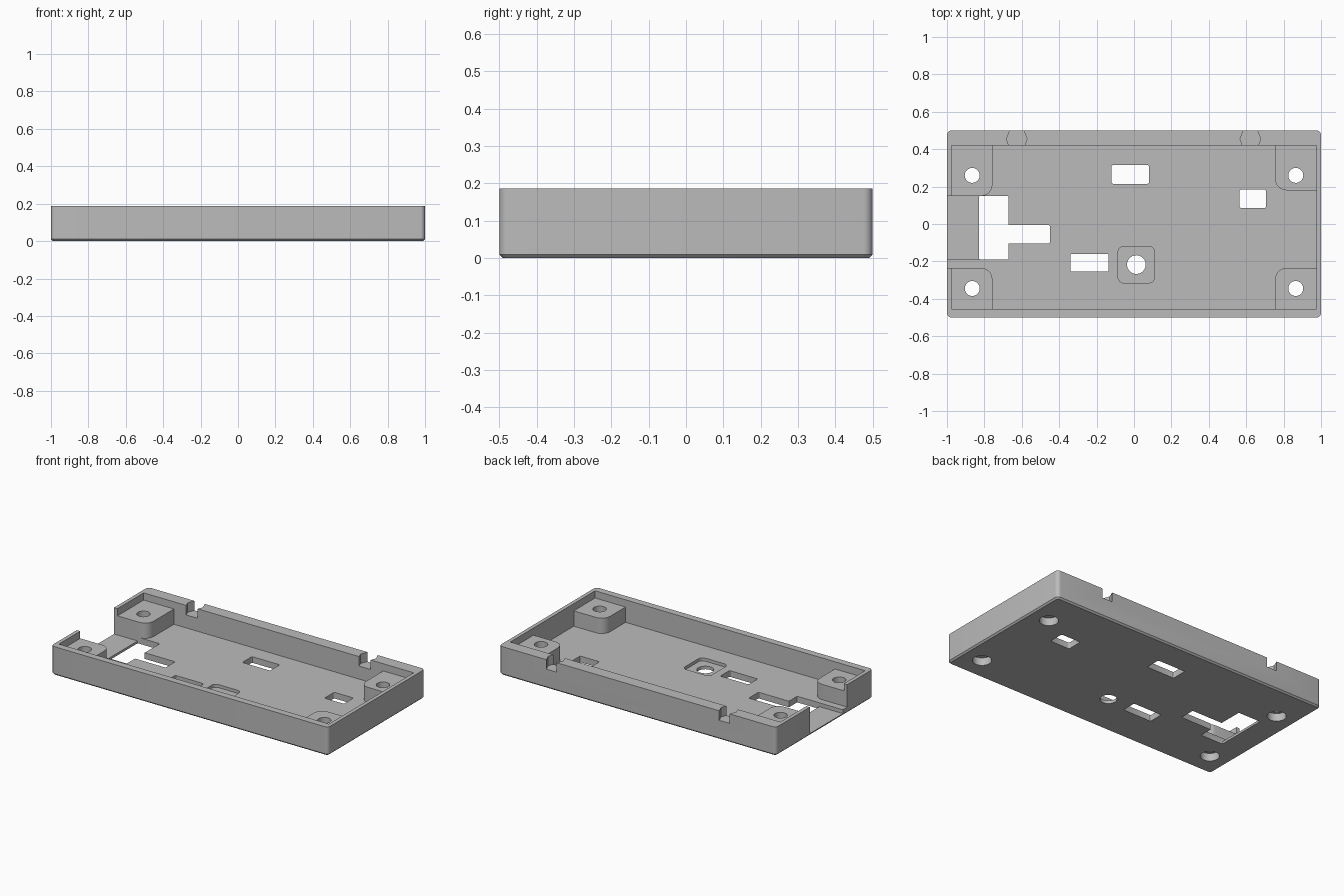
import bpy, bmesh, math

if "Cube" in bpy.data.objects:
    bpy.data.objects.remove(bpy.data.objects["Cube"], do_unlink=True)

TOP, FLOOR, PAD = 0.187, 0.04, 0.14

grey = bpy.data.materials.new("plain grey")
grey.use_nodes = True
colour = (0.5, 0.5, 0.5, 1)
grey.diffuse_color = colour
grey.node_tree.nodes["Principled BSDF"].inputs["Base Color"].default_value = colour


def rounded(x0, x1, y0, y1, radii=0.0, steps=6):
    """Counter-clockwise rectangle; radii start at the -x -y corner."""
    if not isinstance(radii, (list, tuple)):
        radii = [radii] * 4
    corners = [(x0, y0, 1, 1), (x1, y0, -1, 1), (x1, y1, -1, -1), (x0, y1, 1, -1)]
    points = []
    for i, ((x, y, sx, sy), r) in enumerate(zip(corners, radii)):
        if r == 0:
            points.append((x, y))
            continue
        for k in range(steps + 1):
            a = math.pi + (i + k / steps) * math.pi / 2
            points.append((x + sx * r + r * math.cos(a), y + sy * r + r * math.sin(a)))
    return points


def circle(x, y, r, n=32):
    return [(x + r * math.cos(2 * math.pi * k / n), y + r * math.sin(2 * math.pi * k / n))
            for k in range(n)]


def loft(name, *rings):
    """Solid through matching outlines, each given as (height, outline)."""
    bm = bmesh.new()
    loops = [[bm.verts.new((x, y, z)) for x, y in outline] for z, outline in rings]
    bm.faces.new(loops[0][::-1])
    bm.faces.new(loops[-1])
    n = len(loops[0])
    for low, high in zip(loops, loops[1:]):
        for i in range(n):
            j = (i + 1) % n
            bm.faces.new((low[i], low[j], high[j], high[i]))
    bmesh.ops.recalc_face_normals(bm, faces=bm.faces)
    mesh = bpy.data.meshes.new(name)
    bm.to_mesh(mesh)
    bm.free()
    mesh.materials.append(grey)
    obj = bpy.data.objects.new(name, mesh)
    bpy.context.collection.objects.link(obj)
    return obj


def prism(name, outline, z0, z1):
    return loft(name, (z0, outline), (z1, outline))


def combine(target, tool, operation="DIFFERENCE"):
    """Apply a boolean and discard the tool."""
    mod = target.modifiers.new("shape", "BOOLEAN")
    mod.operation, mod.object, mod.solver = operation, tool, "EXACT"
    graph = bpy.context.evaluated_depsgraph_get()
    mesh = bpy.data.meshes.new_from_object(target.evaluated_get(graph))
    target.modifiers.clear()
    target.data = mesh
    bpy.data.objects.remove(tool, do_unlink=True)


def cut(outline, z0, z1):
    combine(tray, prism("cutter", outline, z0, z1))


# Shell with chamfered underside
side = rounded(-1, 1, -0.5, 0.5, 0.025)
tray = loft("case_tray",
            (0, rounded(-0.99, 0.99, -0.49, 0.49, 0.015)), (0.01, side), (TOP, side))

# Cavity and open section of the end wall
cut(rounded(-0.975, 0.975, -0.455, 0.42), FLOOR, 0.3)
cut(rounded(-1.1, -0.96, -0.235, 0.15), FLOOR, 0.3)

# Corner screw pads, rounded only at the corner facing inward
R = 0.06
pads = [
    (-0.985, -0.757, -0.465, -0.235, (0, 0, R, 0)),
    (0.755, 0.985, -0.465, -0.235, (0, 0, 0, R)),
    (0.755, 0.985, 0.18, 0.43, (R, 0, 0, 0)),
    (-0.985, -0.757, 0.15, 0.43, (0, R, 0, 0)),
]
for pad in pads:
    combine(tray, prism("screw_pad", rounded(*pad), FLOOR - 0.01, PAD), "UNION")

# Screw holes, wider below for the heads
for x in (-0.865, 0.865):
    for y in (-0.345, 0.26):
        cut(circle(x, y, 0.04), -0.1, 0.3)
        cut(circle(x, y, 0.056), -0.1, 0.05)

# Lowered floor at the open end and around the button
cut(rounded(-1.1, -0.82, -0.19, 0.15), 0.015, 0.1)
cut(rounded(-0.085, 0.11, -0.315, -0.12, 0.03), 0.02, 0.1)
cut(circle(0.0125, -0.217, 0.05), -0.1, 0.1)

# Floor windows
for window in [(-0.12, 0.08, 0.215, 0.315), (0.565, 0.705, 0.085, 0.185),
               (-0.34, -0.135, -0.255, -0.16), (-0.83, -0.67, -0.19, 0.15),
               (-0.7, -0.45, -0.105, -0.005)]:
    cut(rounded(*window, 0.008, 3), -0.1, 0.1)

# Hourglass-ended notches in the back wall
for x in (-0.627, 0.622):
    half = [(0.04, 0.4), (0.042, 0.42), (0.055, 0.455), (0.037, 0.5), (0.037, 0.6)]
    outline = [(x + w, y) for w, y in half] + [(x - w, y) for w, y in reversed(half)]
    cut(outline, 0.125, 0.3)

# Smooth curved walls, crisp edges
bpy.ops.object.select_all(action="DESELECT")
tray.select_set(True)
bpy.context.view_layer.objects.active = tray
bpy.ops.object.shade_smooth_by_angle(angle=math.radians(30))
